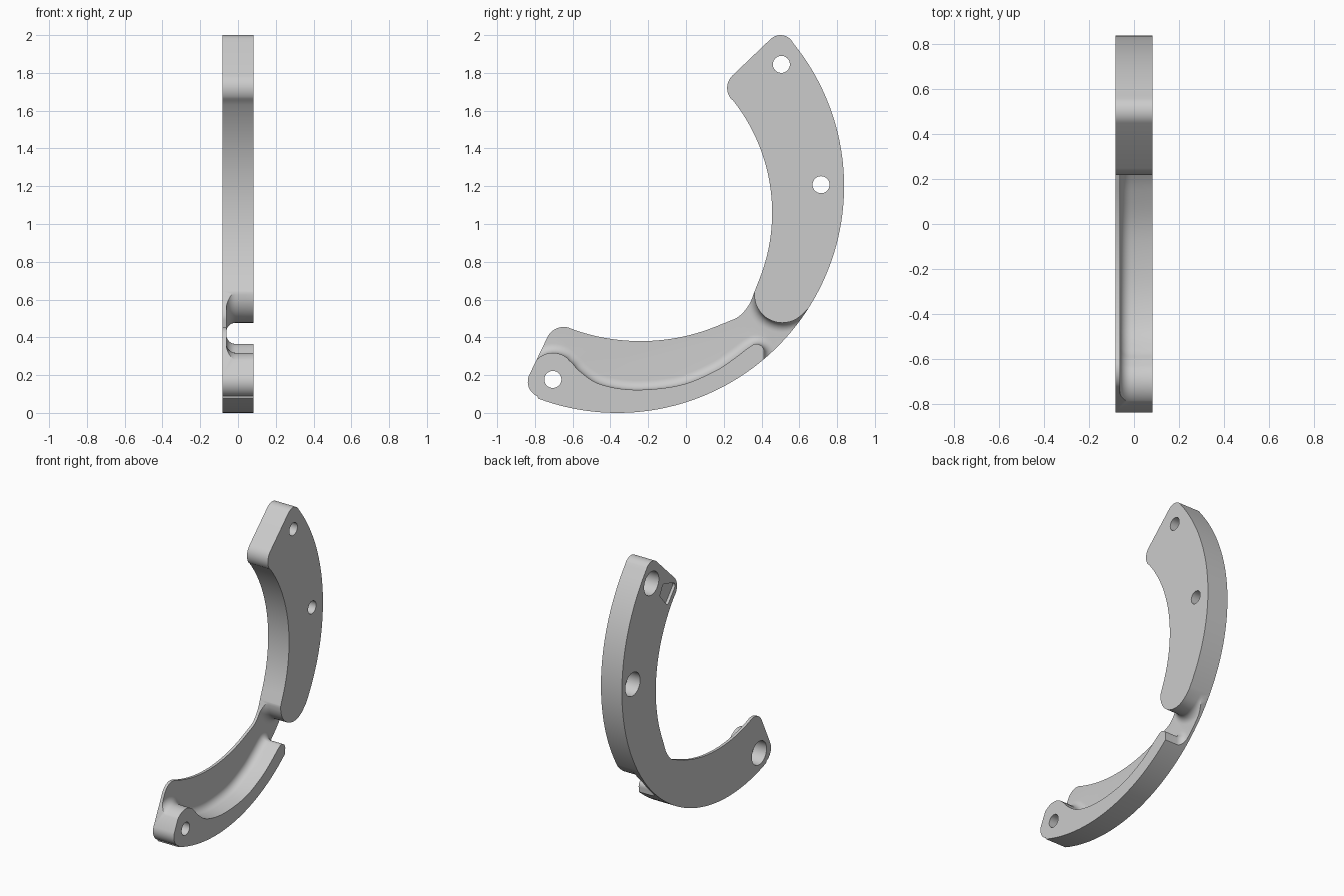
import bpy, bmesh, math
from mathutils import Vector

if "Cube" in bpy.data.objects:
    bpy.data.objects.remove(bpy.data.objects["Cube"], do_unlink=True)

HALF = 0.082      # half thickness along x
FLOOR = -0.062    # front face of the thin web
FILLET = 0.05


def arc(cy, cz, r, a0, a1, n=10):
    angles = [math.radians(a0 + (a1 - a0) * i / n) for i in range(n + 1)]
    return [Vector((cy + r * math.cos(a), cz + r * math.sin(a))) for a in angles]


def spline(pts, n=5):
    """Smooth curve through the inner points of a short list."""
    p = [Vector(q) for q in pts]
    out = []
    for a, b, c, d in zip(p, p[1:], p[2:], p[3:]):
        for i in range(n):
            t = i / n
            out.append(0.5 * (2 * b + (c - a) * t + (2 * a - 5 * b + 4 * c - d) * t**2
                              + (3 * b - a - 3 * c + d) * t**3))
    return out + [p[-2]]


def inset(pts, dist):
    """Move a counter-clockwise outline inwards."""
    out = []
    for i, p in enumerate(pts):
        e0 = (p - pts[i - 1]).normalized()
        e1 = (pts[(i + 1) % len(pts)] - p).normalized()
        n0, n1 = Vector((-e0.y, e0.x)), Vector((-e1.y, e1.x))
        m = (n0 + n1).normalized()
        out.append(p + m * dist / max(m.dot(n1), 0.4))
    return out


def loft(name, layers):
    """Solid from (x, outline) layers."""
    bm = bmesh.new()
    rings = [[bm.verts.new((x, p.x, p.y)) for p in pts] for x, pts in layers]
    for a, b in zip(rings, rings[1:]):
        for i in range(len(a)):
            j = (i + 1) % len(a)
            bm.faces.new((a[i], a[j], b[j], b[i]))
    bm.faces.new(rings[0][::-1])
    bm.faces.new(rings[-1])
    bmesh.ops.recalc_face_normals(bm, faces=bm.faces)
    mesh = bpy.data.meshes.new(name)
    bm.to_mesh(mesh)
    bm.free()
    obj = bpy.data.objects.new(name, mesh)
    bpy.context.collection.objects.link(obj)
    return obj


def cut(body, cutter):
    cutter.hide_render = True
    mod = body.modifiers.new("cut", 'BOOLEAN')
    mod.operation, mod.solver, mod.object = 'DIFFERENCE', 'EXACT', cutter
    bpy.context.view_layer.objects.active = body
    bpy.ops.object.modifier_apply(modifier=mod.name)
    bpy.data.objects.remove(cutter, do_unlink=True)


# Curved bracket outline
outline = (
    arc(-0.363, 1.2, 1.2, -110.5, 39, 72)
    + arc(0.5, 1.925, 0.075, 42, 133)
    + arc(0.31, 1.72, 0.092, 133, 218)
    + arc(-0.5, 1.06, 0.956, 38.5, -23, 32)
    + spline([(0.4, 0.74), (0.364, 0.645), (0.335, 0.575), (0.283, 0.513),
              (0.21, 0.478), (0.12, 0.443)])
    + arc(-0.24, 1.446, 1.066, -66.5, -109.2, 26)
    + arc(-0.648, 0.36, 0.095, 72, 157)
    + arc(-0.755, 0.165, 0.083, 157, 247)
)
body = loft("curved_bracket", [(-HALF, outline), (HALF, outline)])

# Channel between the upper pad and lower rail, with a filleted floor
channel = (
    arc(-0.705, 0.2, 0.118, 165, 50, 14)
    + spline([(-0.705, 0.318), (-0.617, 0.277), (-0.564, 0.222), (-0.458, 0.153),
              (-0.272, 0.122), (-0.034, 0.146), (0.151, 0.22), (0.257, 0.289),
              (0.335, 0.348), (0.373, 0.366)], 6)
    + arc(0.372, 0.323, 0.042, 110, -10)
    + [Vector(p) for p in ((0.405, 0.1), (0.95, 0.1), (0.95, 0.7), (0.8, 0.703))]
    + arc(0.51, 0.625, 0.148, -45, -180, 18)
    + [Vector(p) for p in ((0.362, 0.85), (-0.95, 0.85), (-0.95, 0.2))]
)
layers = []
for i in range(9):
    a = math.radians(90 * i / 8)
    layers.append((FLOOR + FILLET * (1 - math.cos(a)),
                   inset(channel, FILLET * (1 - math.sin(a)))))
layers.append((0.2, channel))
cut(body, loft("channel_cutter", layers))

# Counterbored bolt holes
for y, z in ((0.505, 1.845), (0.715, 1.208), (-0.705, 0.177)):
    small, large = arc(y, z, 0.045, 0, 352.5, 47), arc(y, z, 0.083, 0, 352.5, 47)
    cut(body, loft("bolt_hole_cutter", [(-0.2, large), (0.018, large),
                                        (0.018, small), (0.2, small)]))

# Shallow rounded pocket on the back of the upper tip
pocket = (arc(0.265, 1.73, 0.025, 110, 215, 6) + arc(0.325, 1.645, 0.018, 215, 335, 6)
          + arc(0.39, 1.72, 0.018, 335, 390, 5) + arc(0.365, 1.77, 0.018, 30, 110, 6))
cut(body, loft("pocket_cutter", [(-0.2, pocket), (-HALF + 0.02, pocket)]))

# Single grey finish
mat = bpy.data.materials.new("plain_grey")
mat.use_nodes = True
grey = (0.6, 0.6, 0.6, 1)
mat.diffuse_color = grey
mat.node_tree.nodes["Principled BSDF"].inputs["Base Color"].default_value = grey
body.data.materials.clear()
body.data.materials.append(mat)

bpy.ops.object.select_all(action='DESELECT')
body.select_set(True)
bpy.context.view_layer.objects.active = body
bpy.ops.object.shade_smooth_by_angle(angle=math.radians(30))
